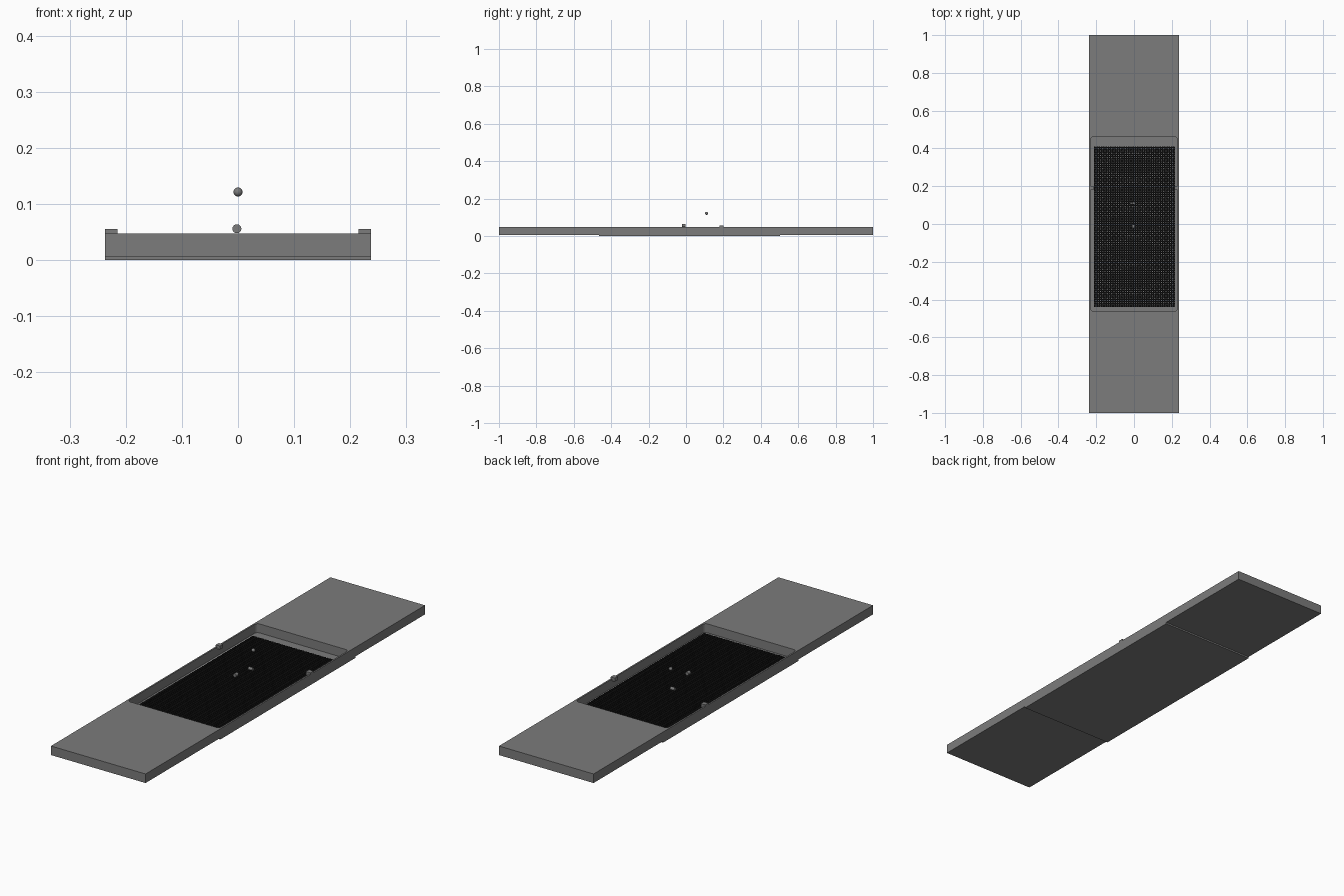
import bpy, bmesh, math
from mathutils import Matrix, Vector

if "Cube" in bpy.data.objects:
    bpy.data.objects.remove(bpy.data.objects["Cube"])


def material(name, v):
    m = bpy.data.materials.new(name)
    m.diffuse_color = (v, v, v, 1)
    m.use_nodes = True
    m.node_tree.nodes["Principled BSDF"].inputs["Base Color"].default_value = m.diffuse_color
    return m


grey = material("mid grey", 0.2)
black = material("black", 0.004)


def finish(name, bm, mat=grey):
    me = bpy.data.meshes.new(name)
    bm.to_mesh(me)
    bm.free()
    ob = bpy.data.objects.new(name, me)
    bpy.context.collection.objects.link(ob)
    me.materials.append(mat)
    return ob


def box(name, lo, hi):
    bm = bmesh.new()
    lo, hi = Vector(lo), Vector(hi)
    m = Matrix.Translation((lo + hi) / 2) @ Matrix.Diagonal((*(hi - lo), 1))
    bmesh.ops.create_cube(bm, size=1, matrix=m)
    return finish(name, bm)


def cylinder(name, centre, radius, length, axis):
    bm = bmesh.new()
    rot = Matrix.Rotation(math.pi / 2, 4, axis)
    bmesh.ops.create_cone(bm, cap_ends=True, segments=16, radius1=radius, radius2=radius,
                          depth=length, matrix=Matrix.Translation(centre) @ rot)
    return finish(name, bm)


def rounded_rect(hx, hy, r, steps=4):
    pts = []
    for k, (sx, sy) in enumerate([(1, 1), (-1, 1), (-1, -1), (1, -1)]):
        for i in range(steps + 1):
            a = math.pi / 2 * (k + i / steps)
            pts.append((sx * (hx - r) + r * math.cos(a), sy * (hy - r) + r * math.sin(a)))
    return pts


# Long deck with a rounded rectangular opening
cu = bpy.data.curves.new("deck", 'CURVE')
cu.dimensions = '2D'
cu.fill_mode = 'BOTH'
cu.extrude = 0.0205
outer = [(-0.237, -1), (0.237, -1), (0.237, 1), (-0.237, 1)]
for pts in (outer, rounded_rect(0.23, 0.462, 0.015)):
    sp = cu.splines.new('POLY')
    sp.points.add(len(pts) - 1)
    for p, (x, y) in zip(sp.points, pts):
        p.co = (x, y, 0, 1)
    sp.use_cyclic_u = True
    sp.use_smooth = False
cu.materials.append(grey)
deck = bpy.data.objects.new("deck", cu)
deck.location.z = 0.0275
bpy.context.collection.objects.link(deck)

# Floor under the opening
box("floor_plate", (-0.237, -0.465, 0), (0.237, 0.503, 0.0075))

# Dense field of touching eight-sided black tiles, grey floor showing at their corners
bm = bmesh.new()
nx, ny = 36, 72
px, py = 0.43 / nx, 0.85 / ny
radius = px / 2 / math.cos(math.pi / 8)
turn = Matrix.Rotation(math.pi / 8, 4, 'Z')
for i in range(nx):
    for j in range(ny):
        c = (-0.213 + (i + 0.5) * px, -0.44 + (j + 0.5) * py, 0.01125)
        bmesh.ops.create_cone(bm, cap_ends=True, segments=8, radius1=radius, radius2=radius,
                              depth=0.0085, matrix=Matrix.Translation(c) @ turn)
finish("tile_field", bm, black)

# Small blocks on both side rims
for side, s in (("left", -1), ("right", 1)):
    xs = sorted((s * 0.215, s * 0.237))
    box(side + "_rim_block", (xs[0], 0.179, 0.04), (xs[1], 0.201, 0.0558))

# Small loose pieces above the field
cylinder("front_disc", (-0.002, -0.012, 0.056), 0.008, 0.018, 'X')
cylinder("lower_roller", (-0.012, 0.11, 0.034), 0.007, 0.02, 'Y')
bm = bmesh.new()
bmesh.ops.create_uvsphere(bm, u_segments=16, v_segments=10, radius=0.008,
                          matrix=Matrix.Translation((0, 0.11, 0.1215)))
for f in bm.faces:
    f.smooth = True
finish("ball", bm)
